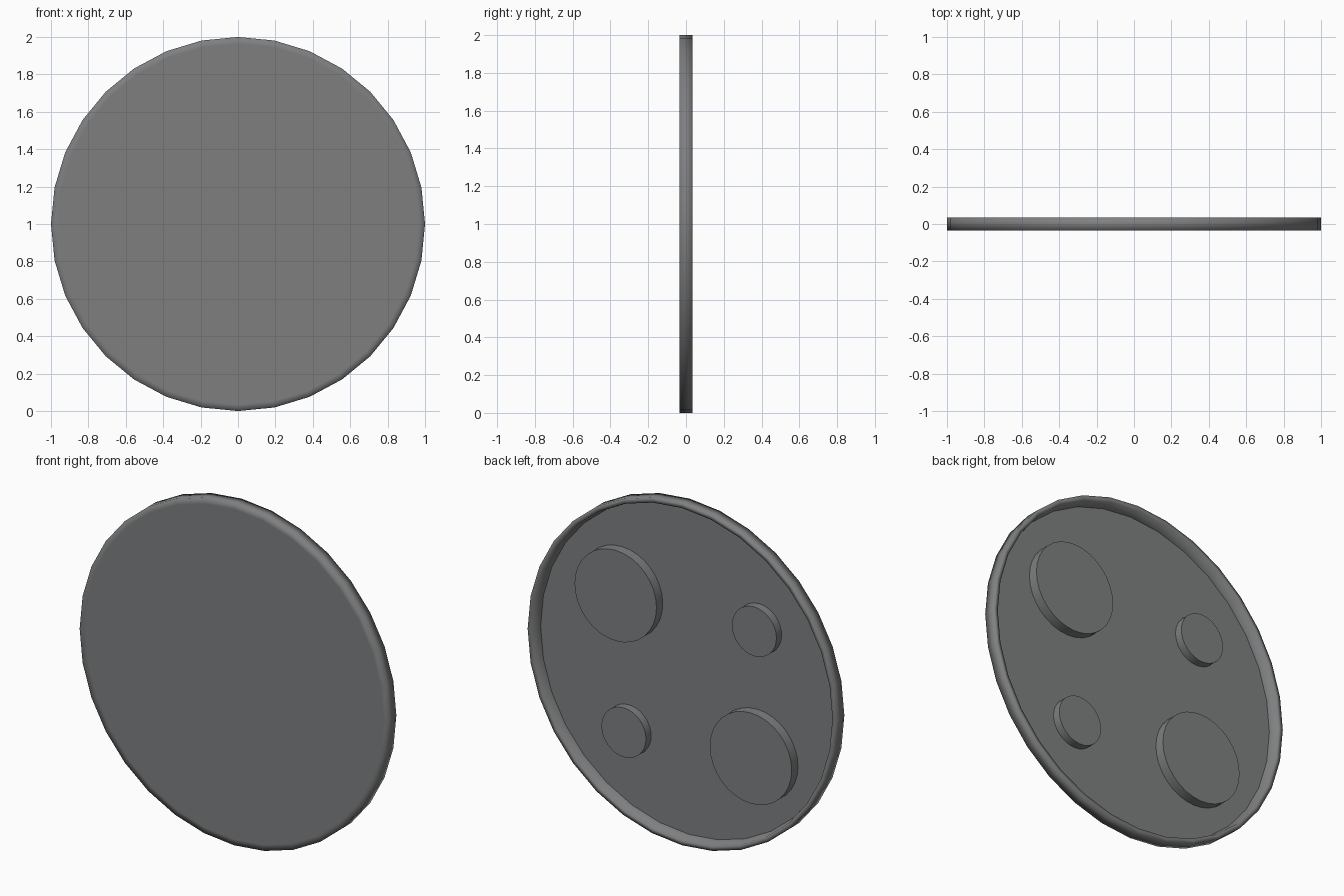
import bpy, bmesh
from math import sin, cos, pi, radians

if "Cube" in bpy.data.objects:
    bpy.data.objects.remove(bpy.data.objects["Cube"])

SIDES = 32

dark = bpy.data.materials.new("dark_grey")
dark.diffuse_color = (0.21, 0.213, 0.217, 1)
dark.use_nodes = True
dark.node_tree.nodes["Principled BSDF"].inputs["Base Color"].default_value = dark.diffuse_color


def lathe(name, profile, cx=0, cz=0, angle=50, sharp_end=False):
    """Turn (radius, y) points around the y axis; both ends are capped."""
    bm = bmesh.new()
    rings = []
    for r, y in profile:
        rings.append([bm.verts.new((cx + r * cos(2 * pi * i / SIDES), y,
                                    cz + r * sin(2 * pi * i / SIDES)))
                      for i in range(SIDES)])
    for a, b in zip(rings, rings[1:]):
        for i in range(SIDES):
            j = (i + 1) % SIDES
            bm.faces.new((a[i], a[j], b[j], b[i]))
    bm.faces.new(rings[0])
    end = bm.faces.new(rings[-1])
    bmesh.ops.recalc_face_normals(bm, faces=bm.faces)
    if sharp_end:
        bmesh.ops.split_edges(bm, edges=list(end.edges))
    mesh = bpy.data.meshes.new(name)
    bm.to_mesh(mesh)
    bm.free()
    mesh.materials.append(dark)
    ob = bpy.data.objects.new(name, mesh)
    bpy.context.collection.objects.link(ob)
    bpy.ops.object.select_all(action='DESELECT')
    ob.select_set(True)
    bpy.context.view_layer.objects.active = ob
    bpy.ops.object.shade_smooth_by_angle(angle=radians(angle))
    return ob


# Shallow dish: flat front, softly shaded edge, raised rim at the back
lathe("dish", [(0.965, -0.035), (1, -0.035), (1, 0.035), (0.972, 0.035),
               (0.96, -0.028)], cz=1, angle=120, sharp_end=True)

# Round pegs on the back: x, z, radius, back face y
pegs = [("large_peg_upper", 0.435, 1.342, 0.265, 0.03),
        ("large_peg_lower", -0.44, 0.625, 0.265, 0.03),
        ("small_peg_upper", -0.455, 1.366, 0.144, 0.02),
        ("small_peg_lower", 0.389, 0.55, 0.144, 0.02)]
for name, x, z, r, back in pegs:
    lathe(name, [(r, -0.03), (r, back)], x, z)
